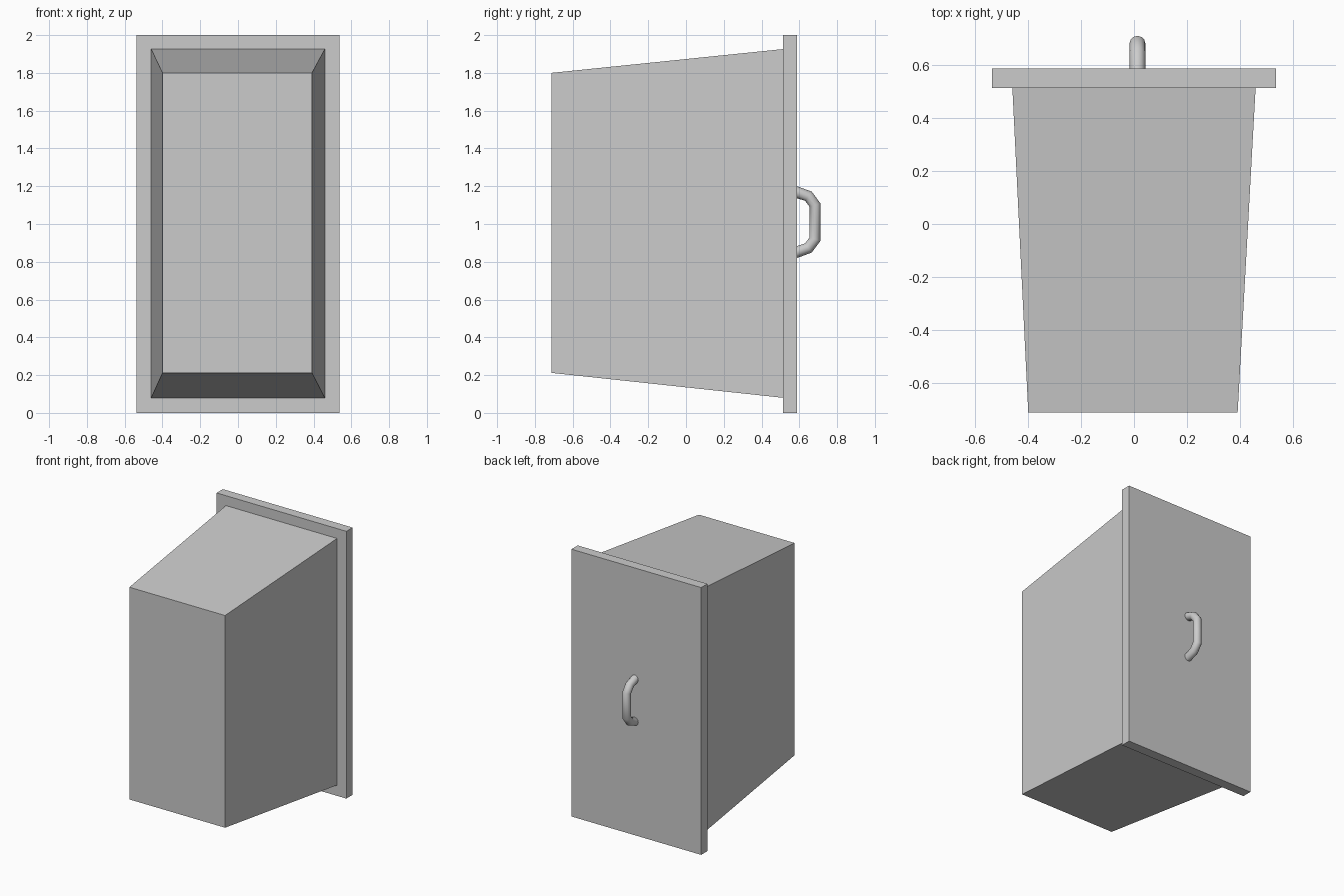
import bpy, bmesh
from mathutils import Vector

if "Cube" in bpy.data.objects:
    bpy.data.objects.remove(bpy.data.objects["Cube"])


def fit_face(face, x0, x1, y, z0, z1):
    """Move a y-facing quad's corners onto the given rectangle."""
    c = face.calc_center_median()
    for v in face.verts:
        v.co = Vector((x0 if v.co.x < c.x else x1, y, z0 if v.co.z < c.z else z1))


# Front panel with the tapered drawer box extruded from it
bm = bmesh.new()
bmesh.ops.create_cube(bm, size=1)
back = next(f for f in bm.faces if f.normal.y > 0.9)
face = next(f for f in bm.faces if f.normal.y < -0.9)
fit_face(back, -0.537, 0.537, 0.588, 0, 2)
fit_face(face, -0.537, 0.537, 0.514, 0, 2)
bmesh.ops.inset_region(bm, faces=[face], thickness=0.077)
fit_face(face, -0.46, 0.46, 0.514, 0.08, 1.926)
face = bmesh.ops.extrude_discrete_faces(bm, faces=[face])["faces"][0]
fit_face(face, -0.40, 0.392, -0.713, 0.212, 1.80)
bmesh.ops.recalc_face_normals(bm, faces=bm.faces)
mesh = bpy.data.meshes.new("drawer")
bm.to_mesh(mesh)
bm.free()
bpy.context.collection.objects.link(bpy.data.objects.new("drawer", mesh))

# Bent tube handle, mirrored about its middle height
half = [(0.570, 1.174), (0.588, 1.168), (0.648, 1.147), (0.683, 1.10)]
mid = 1.01
path = half + [(y, 2 * mid - z) for y, z in reversed(half)]
curve = bpy.data.curves.new("handle", "CURVE")
curve.dimensions = "3D"
curve.bevel_depth = 0.03
curve.bevel_resolution = 4
curve.use_fill_caps = True
spline = curve.splines.new("POLY")
spline.points.add(len(path) - 1)
for p, (y, z) in zip(spline.points, path):
    p.co = (0.013, y, z, 1)
handle = bpy.data.objects.new("handle", curve)
bpy.context.collection.objects.link(handle)
bpy.context.view_layer.objects.active = handle
handle.select_set(True)
bpy.ops.object.convert(target="MESH")
bpy.ops.object.shade_smooth_by_angle(angle=0.87)
